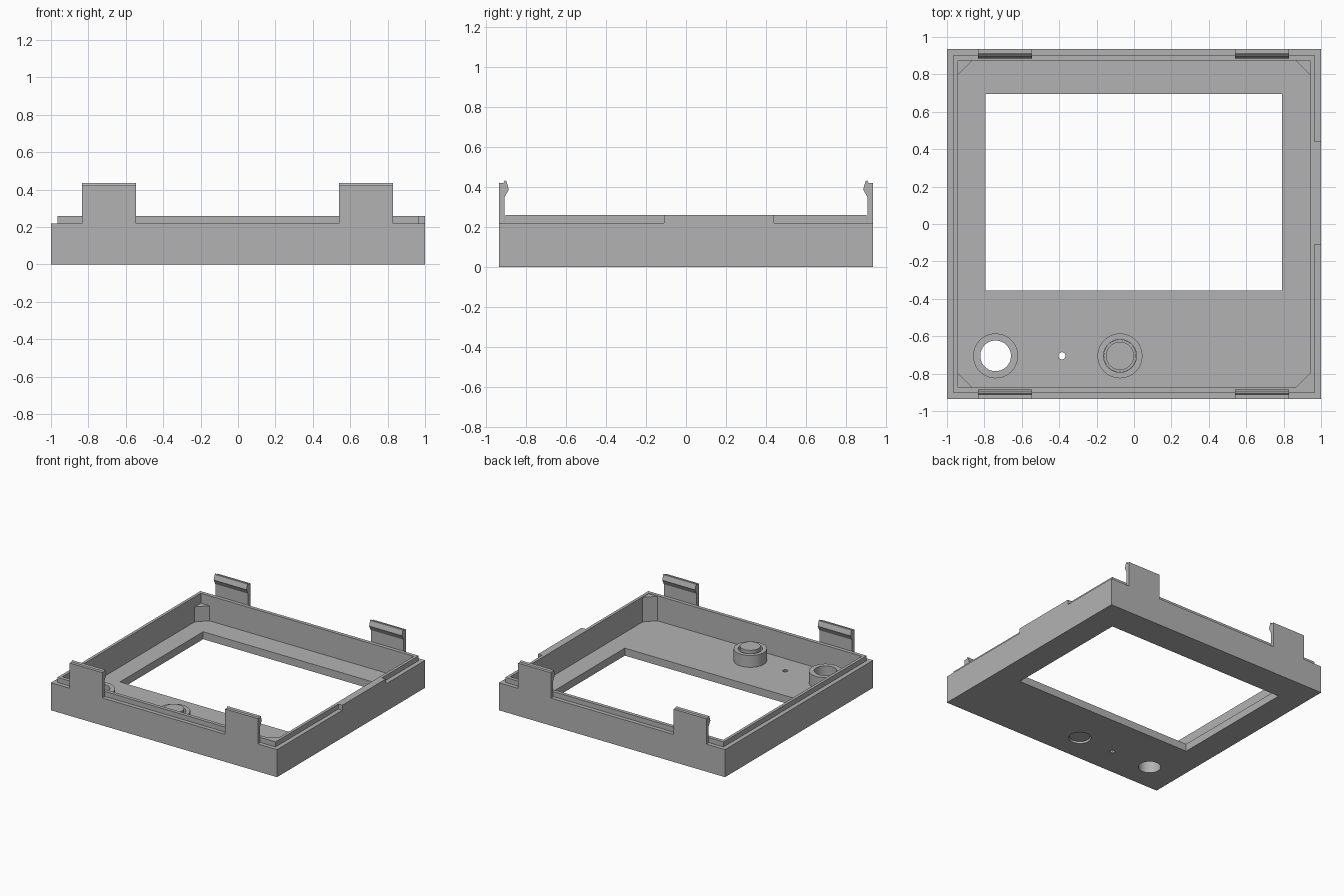
import bpy, bmesh, math

cube = bpy.data.objects.get("Cube")
if cube:
    bpy.data.objects.remove(cube, do_unlink=True)

GREY = (0.45, 0.45, 0.45, 1)
plastic = bpy.data.materials.new("grey plastic")
plastic.use_nodes = True
plastic.diffuse_color = GREY
plastic.node_tree.nodes["Principled BSDF"].inputs["Base Color"].default_value = GREY

HX, HY = 1.0, 0.935          # outer half sizes
WALL, FLOOR, RIM = 0.22, 0.06, 0.26
IX, IY = 0.942, 0.875        # cavity half sizes
HOLE_Y = -0.705


def finish(name, bm):
    bmesh.ops.recalc_face_normals(bm, faces=bm.faces)
    mesh = bpy.data.meshes.new(name)
    bm.to_mesh(mesh)
    bm.free()
    mesh.materials.append(plastic)
    ob = bpy.data.objects.new(name, mesh)
    bpy.context.scene.collection.objects.link(ob)
    return ob


def prism(name, points, offset):
    """Extrude a closed outline of 3D points along an offset."""
    bm = bmesh.new()
    face = bm.faces.new([bm.verts.new(p) for p in points])
    new = bmesh.ops.extrude_face_region(bm, geom=[face], use_keep_orig=True)
    verts = [v for v in new["geom"] if isinstance(v, bmesh.types.BMVert)]
    bmesh.ops.translate(bm, verts=verts, vec=offset)
    return finish(name, bm)


def box(name, x0, x1, y0, y1, z0, z1):
    return prism(name, [(x0, y0, z0), (x1, y0, z0), (x1, y1, z0), (x0, y1, z0)],
                 (0, 0, z1 - z0))


def cylinder(name, x, y, r, z0, z1, sides=48):
    turn = math.tau / sides
    return prism(name, [(x + r * math.cos(i * turn), y + r * math.sin(i * turn), z0)
                        for i in range(sides)], (0, 0, z1 - z0))


def combine(ob, operation, *tools):
    """Apply booleans and discard the tools."""
    for tool in tools:
        mod = ob.modifiers.new("bool", "BOOLEAN")
        mod.operation, mod.object, mod.solver = operation, tool, "EXACT"
        bpy.context.view_layer.update()
        graph = bpy.context.evaluated_depsgraph_get()
        mesh = bpy.data.meshes.new_from_object(ob.evaluated_get(graph))
        ob.modifiers.clear()
        ob.data = mesh
        bpy.data.objects.remove(tool, do_unlink=True)


def smooth(ob):
    bpy.ops.object.select_all(action="DESELECT")
    ob.select_set(True)
    bpy.context.view_layer.objects.active = ob
    bpy.ops.object.shade_smooth_by_angle(angle=math.radians(30))


# Tray: outer block with a stepped rim and a raised tab on one side
tray = box("bezel_tray", -HX, HX, -HY, HY, 0, WALL)
combine(tray, "UNION",
        box("rim", -0.965, 0.965, -0.903, 0.903, 0.1, RIM),
        box("side_tab", 0.9, HX, -0.11, 0.44, 0.1, RIM))

# Cavity, screen window, button openings and pin hole
combine(tray, "DIFFERENCE",
        box("cavity", -IX, IX, -IY, IY, FLOOR, 1),
        box("window", -0.795, 0.79, -0.355, 0.695, -1, 1),
        cylinder("left_opening", -0.74, HOLE_Y, 0.082, -1, 1),
        cylinder("button_opening", -0.075, HOLE_Y, 0.082, -1, 1),
        cylinder("pin_hole", -0.385, HOLE_Y, 0.02, -1, 1, 8))
smooth(tray)

# Round collars around the two openings
for name, x, bore in (("open_collar", -0.74, 0.082), ("button_collar", -0.075, 0.088)):
    collar = cylinder(name, x, HOLE_Y, 0.12, FLOOR, 0.155)
    combine(collar, "DIFFERENCE", cylinder("bore", x, HOLE_Y, bore, -1, 1))
    smooth(collar)

# Push button with a wider foot sitting in its collar
button = cylinder("push_button", -0.075, HOLE_Y, 0.075, 0.012, 0.175)
smooth(button)
smooth(cylinder("button_foot", -0.075, HOLE_Y, 0.087, FLOOR, 0.09))

# Triangular corner fillets
for sx in (-1, 1):
    for sy in (-1, 1):
        top = RIM - 0.004 if (sx, sy) == (1, -1) else 0.18
        cx, cy, leg = sx * (IX + 0.004), sy * (IY + 0.004), 0.085
        z = FLOOR - 0.01
        prism("corner_fillet", [(cx, cy, z), (cx - sx * leg, cy, z), (cx, cy - sy * leg, z)],
              (0, 0, top - z))

# Snap clips: hooked profile (distance from centre, height) run along the walls
hook = [(HY, WALL), (HY, 0.422), (0.911, 0.422), (0.905, 0.434), (0.898, 0.43),
        (0.885, 0.39), (0.906, 0.35), (0.906, WALL)]
for side, sy in (("front", -1), ("back", 1)):
    for hand, x in (("right", -0.835), ("left", 0.54)):
        prism(f"{side}_{hand}_clip", [(x, sy * y, z) for y, z in hook], (0.29, 0, 0))
